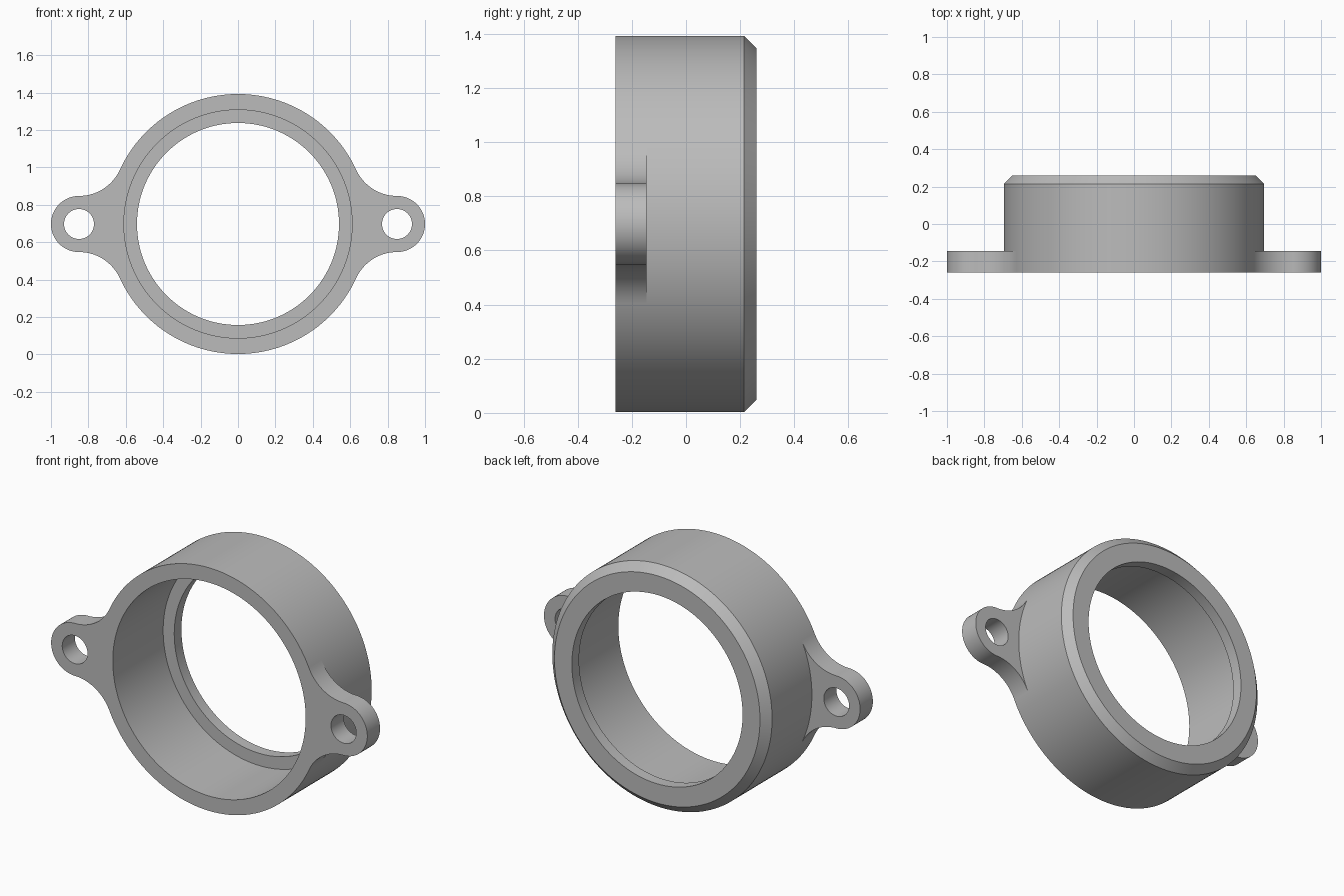
import bpy, bmesh, math
from mathutils import Matrix

cube = bpy.data.objects.get("Cube")
if cube:
    bpy.data.objects.remove(cube, do_unlink=True)

# Main dimensions
R, BORE, LIP = 0.695, 0.61, 0.54        # outer, bore and lip radii
CZ = 0.6975                             # height of the ring axis
FRONT, BACK = -0.26, 0.26
CHAMFER, LIP_DEPTH = 0.045, 0.065
EAR_X, EAR_R, HOLE_R, EAR_DEPTH = 0.85, 0.15, 0.08, 0.115
STEPS = 160

grey = bpy.data.materials.new("plain grey")
grey.use_nodes = True
colour = (0.5, 0.5, 0.5, 1)
grey.diffuse_color = colour
grey.node_tree.nodes["Principled BSDF"].inputs["Base Color"].default_value = colour


def finish(obj):
    """Material, outward normals and smooth shading with sharp edges."""
    bm = bmesh.new()
    bm.from_mesh(obj.data)
    bmesh.ops.remove_doubles(bm, verts=bm.verts, dist=1e-5)
    bmesh.ops.recalc_face_normals(bm, faces=bm.faces)
    bm.to_mesh(obj.data)
    bm.free()
    obj.data.materials.clear()
    obj.data.materials.append(grey)
    bpy.ops.object.select_all(action='DESELECT')
    obj.select_set(True)
    bpy.context.view_layer.objects.active = obj
    bpy.ops.object.shade_smooth_by_angle(angle=math.radians(25))


def arc(cx, cy, r, start, end, n):
    """Points along an arc, angles in radians."""
    return [(cx + r * math.cos(a), cy + r * math.sin(a))
            for a in (start + (end - start) * i / n for i in range(n + 1))]


# Ring body: closed wall section (radius, depth) spun about the y axis
section = [(R, FRONT), (R, BACK - CHAMFER), (R - CHAMFER, BACK), (LIP, BACK),
           (LIP, BACK - LIP_DEPTH), (BORE, BACK - LIP_DEPTH), (BORE, FRONT)]
bm = bmesh.new()
verts = [bm.verts.new((r, y, 0)) for r, y in section]
edges = [bm.edges.new((v, verts[i - 1])) for i, v in enumerate(verts)]
bmesh.ops.spin(bm, geom=verts + edges, cent=(0, 0, 0), axis=(0, 1, 0),
               angle=math.tau, steps=STEPS, use_merge=True)
bmesh.ops.translate(bm, verts=bm.verts, vec=(0, 0, CZ))
mesh = bpy.data.meshes.new("ring_body")
bm.to_mesh(mesh)
bm.free()
ring = bpy.data.objects.new("ring_body", mesh)
bpy.context.collection.objects.link(ring)
finish(ring)

# Ear outline: rounded end, concave fillets tangent to the ring, inner ring arc
fillet = (EAR_X**2 + EAR_R**2 - R**2) / (2 * (R - EAR_R))
fz = EAR_R + fillet
theta = math.atan2(fz, EAR_X)
upper = arc(EAR_X, fz, fillet, -math.pi / 2, theta - math.pi, 24)
lower = [(x, -z) for x, z in reversed(upper)]
tip = arc(EAR_X, 0, EAR_R, -math.pi / 2, math.pi / 2, 48)
inner = arc(0, 0, R - 0.004, theta, -theta, 24)
outline = tip + upper[1:] + inner + lower[:-1]
hole = arc(EAR_X, 0, HOLE_R, 0, math.tau, 48)[:-1]


def make_ear(name, side):
    curve = bpy.data.curves.new(name, 'CURVE')
    curve.dimensions = '2D'
    curve.fill_mode = 'BOTH'
    curve.extrude = EAR_DEPTH / 2
    for loop in (outline, hole):
        spline = curve.splines.new('POLY')
        spline.points.add(len(loop) - 1)
        for p, (x, z) in zip(spline.points, loop):
            p.co = (side * x, z, 0, 1)
        spline.use_cyclic_u = True
    ear = bpy.data.objects.new(name, curve)
    bpy.context.collection.objects.link(ear)
    bpy.ops.object.select_all(action='DESELECT')
    ear.select_set(True)
    bpy.context.view_layer.objects.active = ear
    bpy.ops.object.convert(target='MESH')
    ear = bpy.context.view_layer.objects.active
    # Stand the plate upright against the front of the ring
    ear.data.transform(Matrix.Translation((0, FRONT + EAR_DEPTH / 2, CZ))
                       @ Matrix.Rotation(math.pi / 2, 4, 'X'))
    finish(ear)


make_ear("left_ear", 1)
make_ear("right_ear", -1)
